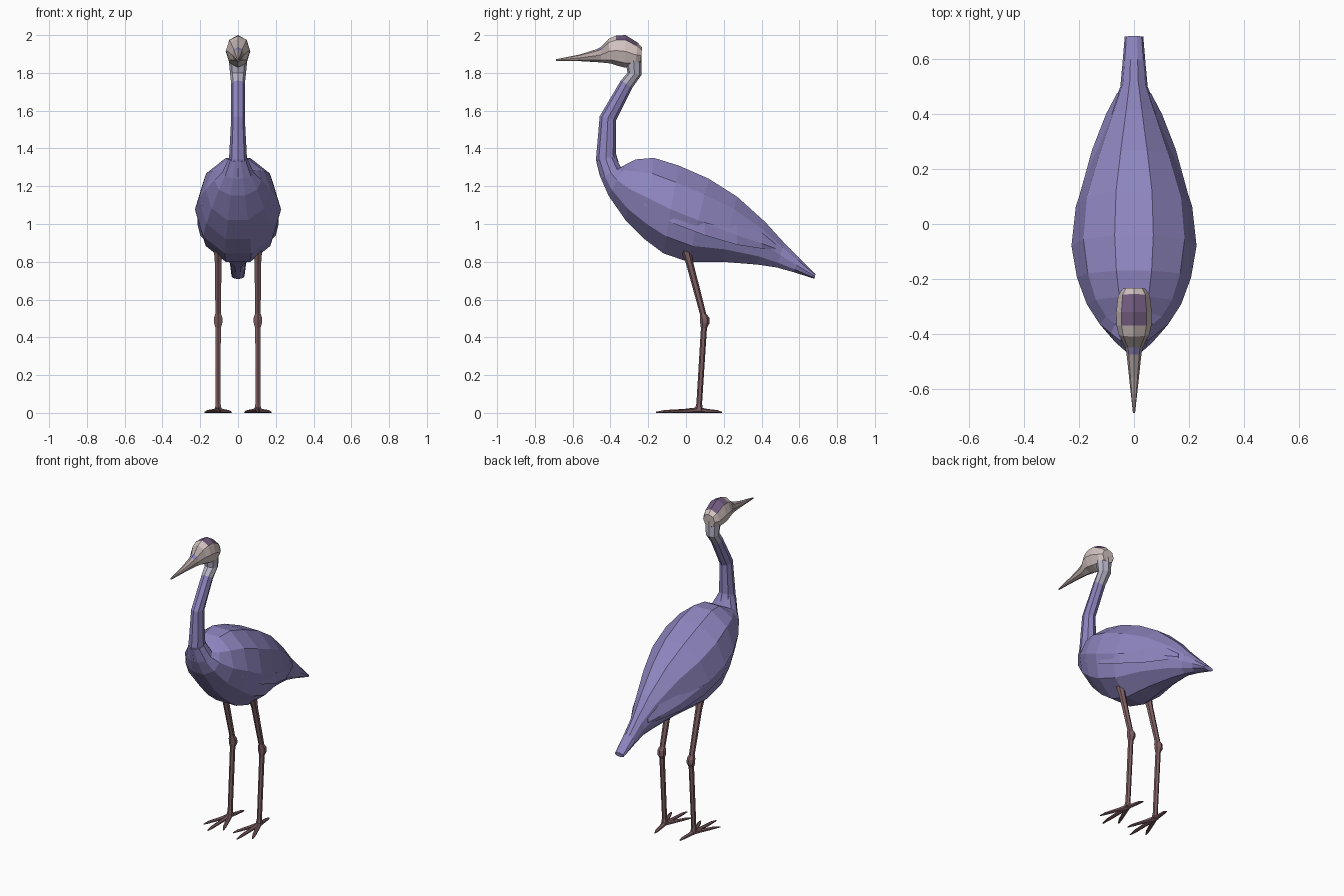
import bpy, bmesh, math
from mathutils import Vector


def mat(name, r, g, b):
    m = bpy.data.materials.new(name)
    m.diffuse_color = (r, g, b, 1)
    return m


PLUM = mat("lavender plumage", 0.27, 0.235, 0.52)
GREY = mat("pale grey neck", 0.46, 0.44, 0.55)
CREAM = mat("cream face", 0.65, 0.55, 0.53)
BEAK = mat("taupe beak", 0.46, 0.38, 0.37)
CROWN = mat("dark crown", 0.16, 0.10, 0.20)
LEG = mat("brown leg", 0.21, 0.115, 0.125)


def loft(name, rings, n, mats, side=(1, 0, 0), flat=False, rule=None):
    """Skin of n-sided rings, each given by its top point, bottom point and half width."""
    bm = bmesh.new()
    side = Vector(side).normalized()
    off = 0.5 if flat else 0.0
    stretch = 1 / math.cos(math.pi / n) if flat else 1
    loops = []
    for top, bot, w in rings:
        top, bot = Vector(top), Vector(bot)
        c, a = (top + bot) / 2, (top - bot) / 2
        loop = []
        for i in range(n):
            t = math.tau * (i + off) / n
            loop.append(bm.verts.new(c + a * math.cos(t) * stretch + side * w * math.sin(t)))
        loops.append(loop)
    for p, q in zip(loops, loops[1:]):
        for i in range(n):
            j = (i + 1) % n
            bm.faces.new((p[i], p[j], q[j], q[i]))
    bm.faces.new(loops[0])
    bm.faces.new(loops[-1])
    bmesh.ops.recalc_face_normals(bm, faces=bm.faces)
    if rule:
        for f in bm.faces:
            f.material_index = rule(f.calc_center_median(), f.normal)
    me = bpy.data.meshes.new(name)
    bm.to_mesh(me)
    bm.free()
    for m in mats:
        me.materials.append(m)
    ob = bpy.data.objects.new(name, me)
    bpy.context.collection.objects.link(ob)
    return ob


def profile(rows):
    """Rows of top y, top z, bottom y, bottom z, half width on the centre plane."""
    return [((0, a, b), (0, c, d), w) for a, b, c, d, w in rows]


# body and tail
loft("body", profile([
    (-0.375, 1.36, -0.475, 1.33, 0.05),
    (-0.345, 1.30, -0.45, 1.24, 0.085),
    (-0.32, 1.315, -0.41, 1.15, 0.125),
    (-0.265, 1.342, -0.32, 1.02, 0.172),
    (-0.17, 1.35, -0.22, 0.92, 0.208),
    (-0.04, 1.31, -0.12, 0.845, 0.228),
    (0.12, 1.24, 0.01, 0.80, 0.212),
    (0.27, 1.145, 0.19, 0.80, 0.155),
    (0.42, 1.01, 0.38, 0.785, 0.09),
    (0.52, 0.90, 0.48, 0.77, 0.05),
    (0.60, 0.82, 0.57, 0.745, 0.042),
    (0.685, 0.735, 0.68, 0.71, 0.034)]), 10, [PLUM], flat=True)

# neck, turning pale near the head
loft("neck", profile([
    (-0.34, 1.27, -0.455, 1.25, 0.065),
    (-0.37, 1.37, -0.477, 1.34, 0.047),
    (-0.37, 1.55, -0.457, 1.57, 0.036),
    (-0.285, 1.72, -0.345, 1.76, 0.036),
    (-0.235, 1.79, -0.31, 1.80, 0.042),
    (-0.236, 1.89, -0.32, 1.86, 0.05)]), 8, [PLUM, GREY],
    rule=lambda c, n: int(c.z > 1.74))


# head and beak
def head_rule(c, n):
    if c.y < -0.45:
        return 3 if c.y > -0.475 and n.z > 0.5 else 1
    if c.y < -0.40:
        return 1 if n.z > 0.1 else 0
    return 2 if -0.37 < c.y < -0.26 and n.z > 0.45 else 0


loft("head_and_beak", profile([
    (-0.233, 1.935, -0.24, 1.85, 0.042),
    (-0.255, 1.96, -0.27, 1.83, 0.058),
    (-0.32, 2.0, -0.325, 1.828, 0.065),
    (-0.37, 1.997, -0.37, 1.84, 0.064),
    (-0.41, 1.98, -0.40, 1.85, 0.055),
    (-0.45, 1.937, -0.45, 1.855, 0.032),
    (-0.475, 1.925, -0.475, 1.857, 0.027),
    (-0.56, 1.898, -0.56, 1.862, 0.018),
    (-0.688, 1.872, -0.688, 1.862, 0.004)]), 8,
    [CREAM, BEAK, CROWN, PLUM], rule=head_rule)

for s, tag in ((-1, "right"), (1, "left")):
    # folded wing lying on the flank
    rows = [(0.08, -0.31, 1.29, 0.12, 1.20, 0.015),
            (0.09, -0.22, 1.315, 0.19, 1.10, 0.03),
            (0.10, -0.06, 1.275, 0.215, 1.00, 0.03),
            (0.095, 0.10, 1.20, 0.20, 0.94, 0.03),
            (0.075, 0.27, 1.09, 0.15, 0.89, 0.025),
            (0.055, 0.40, 0.98, 0.095, 0.87, 0.02),
            (0.045, 0.475, 0.90, 0.055, 0.86, 0.012)]
    loft(tag + "_wing", [((s * a, y, b), (s * c, y, d), w) for a, y, b, c, d, w in rows],
         6, [PLUM])

    # leg with a knobbed joint
    x = s * 0.105
    rows = [(0.0, 0.86, 0.026), (0.02, 0.79, 0.02), (0.09, 0.525, 0.017), (0.098, 0.505, 0.025),
            (0.10, 0.475, 0.025), (0.095, 0.45, 0.016), (0.07, 0.05, 0.015), (0.068, 0.012, 0.022)]
    loft(tag + "_leg", [((x, y + r, z), (x, y - r, z), r) for y, z, r in rows], 6, [LEG])

    # three front toes and one back toe
    base = Vector((x, 0.07, 0))
    toes = (("outer", 0.07, -0.17), ("middle", 0.0, -0.23), ("inner", -0.07, -0.17), ("back", -0.015, 0.12))
    for toe, dx, dy in toes:
        tip = Vector((s * dx, dy, 0))
        rings = []
        for t, h, w in ((-0.05, 0.032, 0.015), (0.35, 0.021, 0.013), (0.8, 0.015, 0.011), (1, 0.006, 0.004)):
            p = base + tip * t
            rings.append((p + Vector((0, 0, h)), p, w))
        loft(f"{tag}_{toe}_toe", rings, 6, [LEG], side=(-tip.y, tip.x, 0), flat=False)
